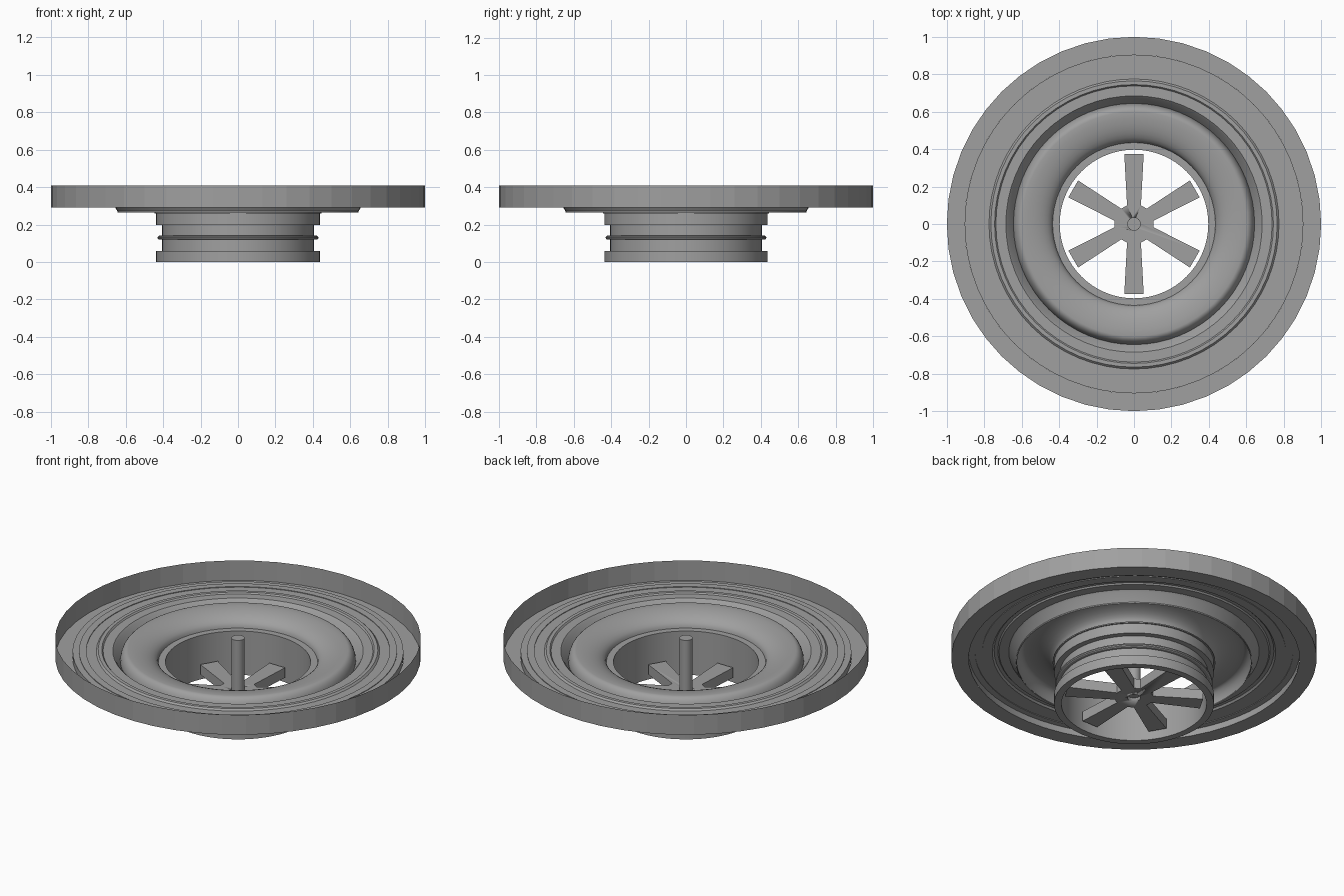
import bpy, bmesh, math
from mathutils import Matrix, Vector

cube = bpy.data.objects.get("Cube")
if cube:
    bpy.data.objects.remove(cube, do_unlink=True)

grey = bpy.data.materials.new("mid grey")
grey.use_nodes = True
colour = (0.35, 0.35, 0.35, 1)
grey.diffuse_color = colour
grey.node_tree.nodes["Principled BSDF"].inputs["Base Color"].default_value = colour


def finish(name, bm, angle=30):
    bmesh.ops.recalc_face_normals(bm, faces=bm.faces)
    mesh = bpy.data.meshes.new(name)
    bm.to_mesh(mesh)
    bm.free()
    mesh.materials.append(grey)
    obj = bpy.data.objects.new(name, mesh)
    bpy.context.collection.objects.link(obj)
    bpy.ops.object.select_all(action="DESELECT")
    obj.select_set(True)
    bpy.context.view_layer.objects.active = obj
    bpy.ops.object.shade_smooth_by_angle(angle=math.radians(angle))
    return obj


def revolve(name, profile, steps=64, closed=False, angle=30):
    """Spin a (radius, height) profile around the z axis."""
    bm = bmesh.new()
    verts = [bm.verts.new((r, 0, z)) for r, z in profile]
    edges = [bm.edges.new(pair) for pair in zip(verts, verts[1:])]
    if closed:
        edges.append(bm.edges.new((verts[-1], verts[0])))
    bmesh.ops.spin(bm, geom=verts + edges, cent=(0, 0, 0), axis=(0, 0, 1),
                   angle=math.tau, steps=steps, use_merge=True)
    bmesh.ops.remove_doubles(bm, verts=bm.verts, dist=0.0005)
    return finish(name, bm, angle)


def quarter(centre, wide, high, start, end, count=8):
    """Points along part of an ellipse standing on the groove level."""
    angles = [math.radians(start + (end - start) * i / count) for i in range(count + 1)]
    return [(centre + wide * math.cos(a), 0.265 + high * math.sin(a)) for a in angles]


# Thin outer wall and flat flange
revolve("outer_rim", [(1, 0.41), (1, 0.29), (0.905, 0.29)], steps=48, angle=5)

# Terraced rings and the sloping groove wall
revolve("stepped_rings", [
    (0.905, 0.29), (0.905, 0.328), (0.87, 0.328), (0.87, 0.332), (0.83, 0.332),
    (0.83, 0.328), (0.775, 0.328), (0.765, 0.338), (0.745, 0.338), (0.738, 0.33),
    (0.685, 0.33), (0.675, 0.32), (0.64, 0.265)])

# Rounded surround, steeper on its outer side
surround = quarter(0.6, 0.045, 0.075, 0, 90) + quarter(0.6, 0.165, 0.075, 90, 180)[1:]
revolve("rolled_surround", surround)

# Tubular neck with end flanges
revolve("neck", [
    (0.445, 0.265), (0.445, 0.258), (0.437, 0.258), (0.437, 0.198), (0.405, 0.198),
    (0.405, 0.058), (0.437, 0.058), (0.437, 0), (0.397, 0), (0.397, 0.265)], closed=True)

# Rounded rib around the neck
rib = [(0.418 + 0.012 * math.cos(a), 0.13 + 0.011 * math.sin(a))
       for a in (math.tau * i / 10 for i in range(10))]
rib = [(r if r > 0.418 else 0.403, z) for r, z in rib]
revolve("neck_rib", rib, closed=True)

# Six-spoked spider, each spoke widening outwards
bm = bmesh.new()
outline = []
for i in range(6):
    turn = Matrix.Rotation(math.tau * (i + 0.5) / 6, 4, "Z")
    for x, y in ((0.1, -0.037), (0.375, -0.052), (0.375, 0.052), (0.1, 0.037)):
        outline.append(bm.verts.new(turn @ Vector((x, y, 0.04))))
face = bm.faces.new(outline)
raised = bmesh.ops.extrude_face_region(bm, geom=[face])["geom"]
bmesh.ops.translate(bm, vec=(0, 0, 0.06),
                    verts=[v for v in raised if isinstance(v, bmesh.types.BMVert)])
spider = finish("spider", bm)

# Hole through the hub
cutter = revolve("hub_cutter", [(0, 0), (0.036, 0), (0.036, 0.15), (0, 0.15)], steps=24)
cutter.hide_render = True
cutter.hide_viewport = True
cut = spider.modifiers.new("hub hole", "BOOLEAN")
cut.operation = "DIFFERENCE"
cut.solver = "EXACT"
cut.object = cutter

# Centre post standing in the hub
revolve("centre_post", [(0, 0.06), (0.036, 0.06), (0.036, 0.41), (0, 0.41)], steps=24)
